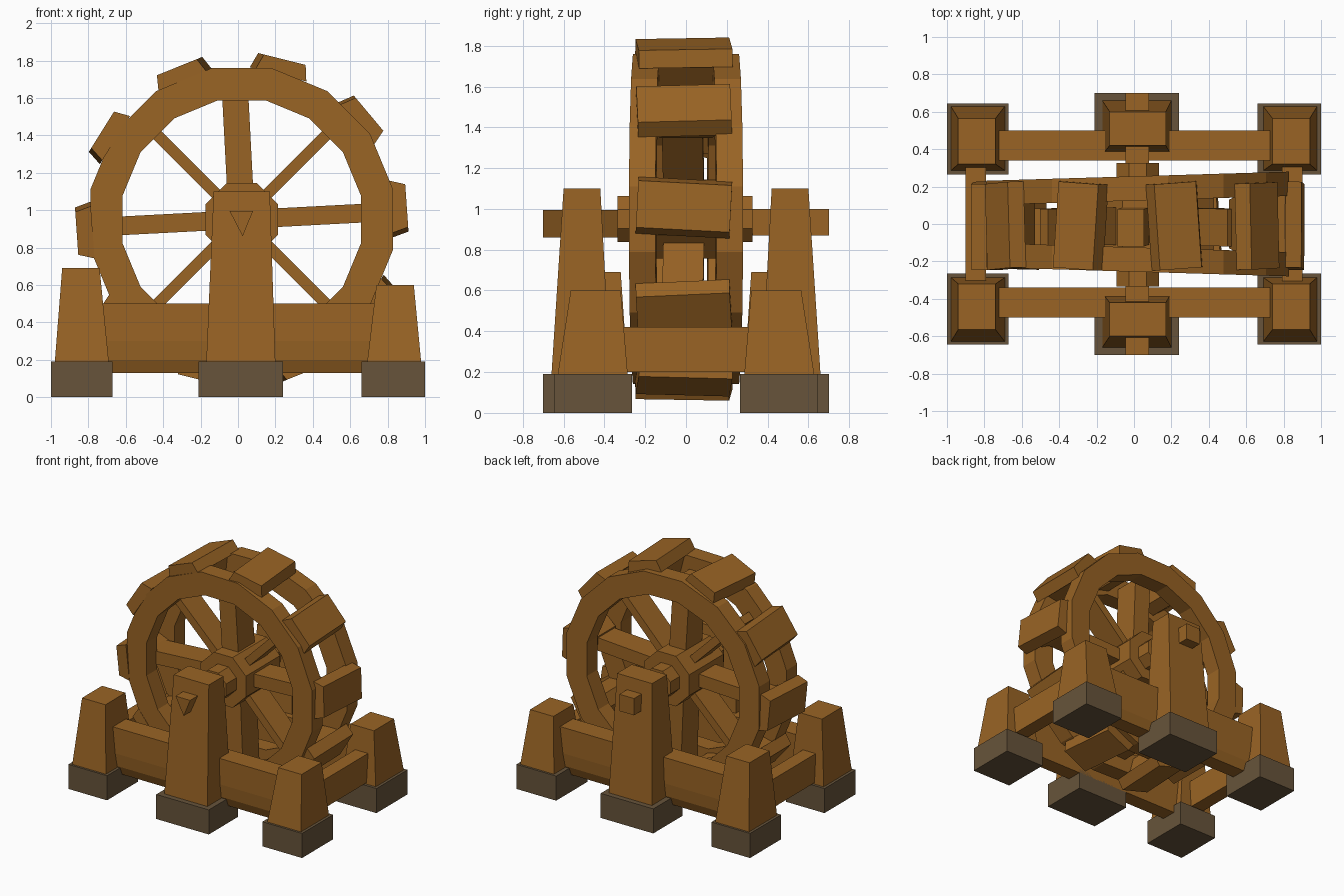
import bpy, bmesh, math
from mathutils import Vector, Matrix

if "Cube" in bpy.data.objects:
    bpy.data.objects.remove(bpy.data.objects["Cube"])


def material(name, rgb):
    m = bpy.data.materials.new(name)
    m.diffuse_color = (*rgb, 1)
    m.use_nodes = True
    m.node_tree.nodes["Principled BSDF"].inputs["Base Color"].default_value = m.diffuse_color
    return m


WOOD = material("brown wood", (0.32, 0.127, 0.018))
STONE = material("dull stone", (0.135, 0.088, 0.043))
CX, CZ = 0.02, 0.95   # wheel axis


def finish(name, bm, mat):
    bmesh.ops.recalc_face_normals(bm, faces=bm.faces)
    me = bpy.data.meshes.new(name)
    bm.to_mesh(me)
    bm.free()
    me.materials.append(mat)
    ob = bpy.data.objects.new(name, me)
    bpy.context.collection.objects.link(ob)
    return ob


def loft(name, a, b, mat, matrix=None):
    """Solid between two matching loops of points."""
    bm = bmesh.new()
    va = [bm.verts.new(p) for p in a]
    vb = [bm.verts.new(p) for p in b]
    n = len(va)
    bm.faces.new(va)
    bm.faces.new(vb)
    for i in range(n):
        bm.faces.new((va[i], va[(i + 1) % n], vb[(i + 1) % n], vb[i]))
    if matrix:
        bm.transform(matrix)
    return finish(name, bm, mat)


def rect(x0, x1, y0, y1, z):
    return [(x0, y0, z), (x1, y0, z), (x1, y1, z), (x0, y1, z)]


def box(name, x0, x1, y0, y1, z0, z1, mat):
    return loft(name, rect(x0, x1, y0, y1, z0), rect(x0, x1, y0, y1, z1), mat)


def polygon(n, r, y, start):
    return [(CX + r * math.cos(start + math.tau * i / n), y,
             CZ + r * math.sin(start + math.tau * i / n)) for i in range(n)]


def ys(s, a, b):
    return sorted((s * a, s * b))


for s, side in ((-1, "front"), (1, "back")):
    # Centre bearing post on its stone foot
    b, t = ys(s, 0.37, 0.66), ys(s, 0.42, 0.60)
    box(side + "_centre_foot", -0.21, 0.24, *ys(s, 0.34, 0.70), 0, 0.19, STONE)
    loft(side + "_centre_post", rect(-0.17, 0.20, *b, 0.18),
         rect(-0.13, 0.17, *t, 1.10), WOOD)

    # Corner posts, the left ones taller
    for sx, end, x0, x1, top in ((-1, "left", 0.67, 1.0, 0.69),
                                 (1, "right", 0.66, 1.0, 0.60)):
        bx, tx, fx = ys(sx, 0.69, 0.98), ys(sx, 0.74, 0.94), ys(sx, x0, x1)
        box(f"{side}_{end}_foot", *fx, *ys(s, 0.265, 0.645), 0, 0.19, STONE)
        loft(f"{side}_{end}_post", rect(*bx, *ys(s, 0.285, 0.63), 0.18),
             rect(*tx, *ys(s, 0.32, 0.565), top), WOOD)

    # Long rail with softened lower edge
    prof = [(0.34, 0.13), (0.46, 0.13), (0.49, 0.20), (0.50, 0.30),
            (0.50, 0.50), (0.34, 0.50)]
    loft(side + "_rail", [(-0.82, s * y, z) for y, z in prof],
         [(0.82, s * y, z) for y, z in prof], WOOD)

    # Wheel rim, flaring a little toward the right
    bm = bmesh.new()
    n = 16
    loops = []
    for r, y in ((0.825, 0.255), (0.825, 0.125), (0.65, 0.125), (0.65, 0.255)):
        loops.append([bm.verts.new((x, s * (yy + 0.03 * x), z))
                      for x, yy, z in polygon(n, r, y, math.pi / 16)])
    for k in range(4):
        p, q = loops[k], loops[(k + 1) % 4]
        for i in range(n):
            j = (i + 1) % n
            bm.faces.new((p[i], p[j], q[j], q[i]))
    finish(side + "_rim", bm, WOOD)

# Cross beams joining the corner posts
for sx, end in ((-1, "left"), (1, "right")):
    box(end + "_cross_beam", *ys(sx, 0.79, 0.90), -0.34, 0.34, 0.20, 0.42, WOOD)

# Hub, collar and axle (three sided at the front end, four sided at the back)
loft("hub", polygon(8, 0.21, -0.21, math.pi / 8),
     polygon(8, 0.21, 0.21, math.pi / 8), WOOD)
loft("collar", polygon(8, 0.122, -0.335, math.pi / 8),
     polygon(8, 0.122, 0.325, math.pi / 8), WOOD)
tri = [(-0.045, 0.995), (0.08, 0.995), (0.025, 0.86)]
loft("front_axle", [(x, -0.70, z) for x, z in tri],
     [(x, -0.30, z) for x, z in tri], WOOD)
box("back_axle", -0.045, 0.08, 0.30, 0.70, 0.87, 1.0, WOOD)

# Eight spokes, thicker on the main axes
for i in range(8):
    ang = i * math.pi / 4 + (math.radians(3) if i % 2 == 0 else 0)
    w = (0.07 if i % 4 == 2 else 0.05) if i % 2 == 0 else 0.03
    m = Matrix.Translation((CX, 0, CZ)) @ Matrix.Rotation(math.pi / 2 - ang, 4, 'Y')
    loft(f"spoke_{i + 1}", rect(-w, w, -0.11, 0.09, 0.12),
         rect(-w, w, -0.12, 0.08, 0.71), WOOD, m)

# Ten paddles around the rim, each with a wedge set between the rims
for i in range(10):
    ang = math.radians(4 + 36 * i)
    m = Matrix.Translation((CX, 0, CZ)) @ Matrix.Rotation(math.pi / 2 - ang, 4, 'Y')
    twist = m @ Matrix.Rotation(math.radians((-3, 2, 4, -4, 3)[i % 5]), 4, 'Z')
    loft(f"paddle_{i + 1}", rect(-0.14, 0.14, -0.24, 0.22, 0.80),
         rect(-0.115, 0.115, -0.24, 0.22, 0.885), WOOD, twist)
    loft(f"paddle_wedge_{i + 1}", rect(-0.05, 0.05, -0.13, 0.13, 0.68),
         rect(-0.12, 0.12, -0.16, 0.16, 0.81), WOOD, m)
